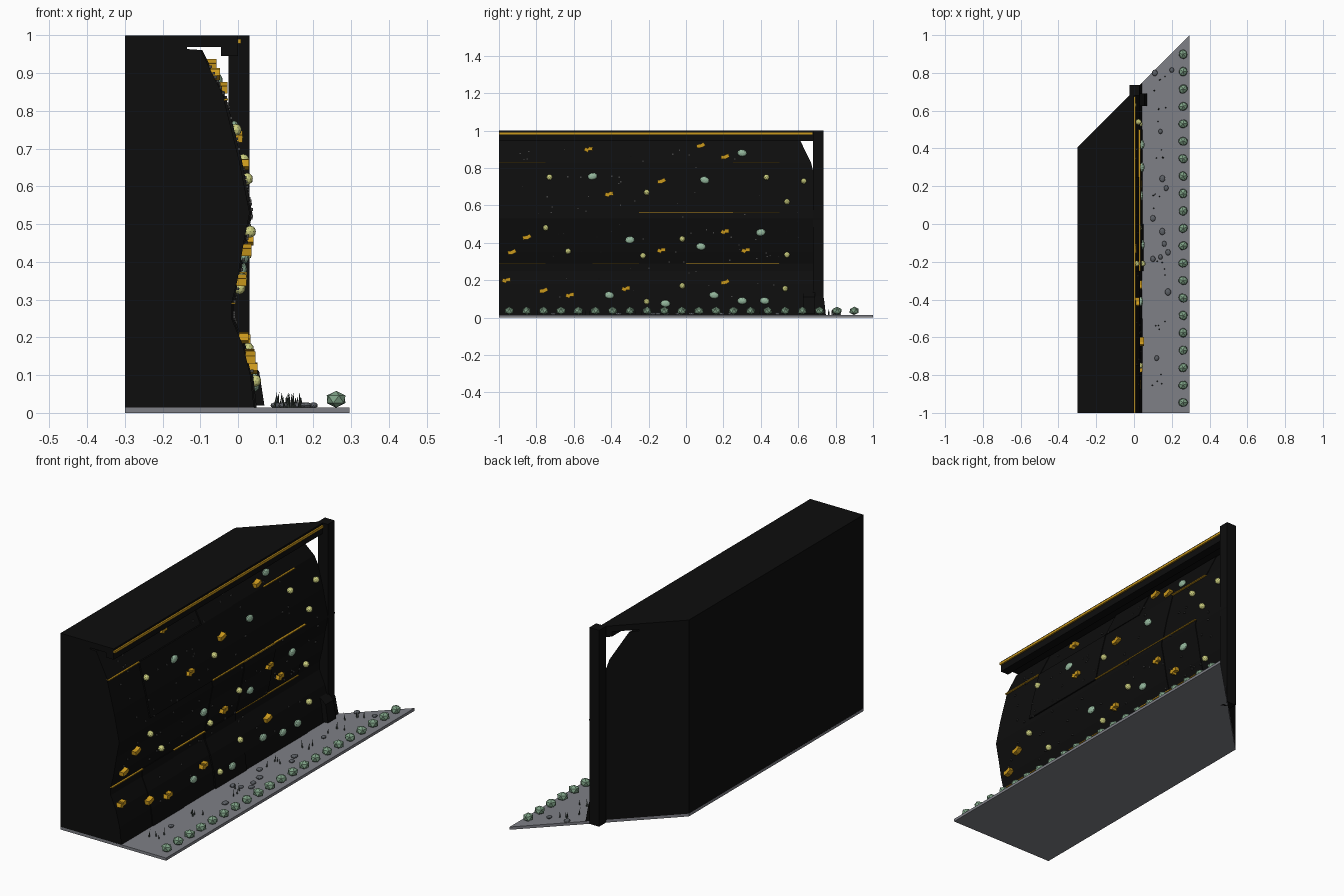
import bpy, bmesh, math, random
from mathutils import Matrix, Vector

if "Cube" in bpy.data.objects:
    bpy.data.objects.remove(bpy.data.objects["Cube"], do_unlink=True)
random.seed(4)


def material(name, r, g, b):
    m = bpy.data.materials.new(name)
    m.use_nodes = True
    m.diffuse_color = (r, g, b, 1)
    bsdf = m.node_tree.nodes["Principled BSDF"]
    bsdf.inputs["Base Color"].default_value = (r, g, b, 1)
    bsdf.inputs["Roughness"].default_value = 0.8
    return m


BLACK = material("wall black", .004, .004, .004)
GREY = material("ground grey", .21, .215, .24)
STONE = material("stone grey", .11, .12, .135)
GRASS = material("grass green", .045, .06, .05)
BUSH = material("bush green", .21, .36, .24)
MINT = material("mint hold", .30, .48, .34)
LEMON = material("lemon hold", .62, .64, .22)
AMBER = material("amber", .60, .32, .012)
BOLT = material("bolt grey", .06, .06, .06)


def finish(bm, name, mat):
    bmesh.ops.recalc_face_normals(bm, faces=bm.faces)
    me = bpy.data.meshes.new(name)
    bm.to_mesh(me)
    bm.free()
    me.materials.append(mat)
    ob = bpy.data.objects.new(name, me)
    bpy.context.collection.objects.link(ob)
    return ob


def slant(x):
    return x + .705


def prism(bm, poly, y0, y1=None):
    """Extrude an (x, z) outline along y; without y1 it ends on the slanted cut."""
    a = [bm.verts.new((x, y0, z)) for x, z in poly]
    b = [bm.verts.new((x, slant(x) if y1 is None else y1, z)) for x, z in poly]
    bm.faces.new(a)
    bm.faces.new(b[::-1])
    for i in range(len(a)):
        j = (i + 1) % len(a)
        bm.faces.new((a[i], a[j], b[j], b[i]))


def rect(x0, x1, z0, z1):
    return [(x0, z0), (x1, z0), (x1, z1), (x0, z1)]


# Climbing face outline, from foot to top
FACE = [(.04, .012), (.03, .1), (.01, .18), (-.02, .25), (-.02, .29), (-.005, .35),
        (.012, .45), (.028, .53), (.022, .56), (0, .67), (-.025, .77), (-.04, .83), (-.105, .962)]


def face_x(z):
    for (xa, za), (xb, zb) in zip(FACE, FACE[1:]):
        if za <= z <= zb:
            return xa + (xb - xa) * (z - za) / (zb - za)
    return FACE[-1][0]


# Ground slab
bm = bmesh.new()
prism(bm, rect(-.3, .295, 0, .014), -1)
finish(bm, "ground_slab", GREY)

# Wall body with roof overhang and lip
bm = bmesh.new()
prism(bm, [(-.3, .012)] + FACE + [(-.135, .964), (-.135, .97), (-.045, .97), (-.045, .945),
                                  (0, .945), (0, 1), (-.3, 1)], -1)
finish(bm, "wall_body", BLACK)

# Stepped panels on the climbing face
bm = bmesh.new()
rows = [.012, .29, .56, .83, .962]
for z0, z1 in zip(rows, rows[1:]):
    inner = [p for p in FACE if z0 < p[1] < z1]
    line = [(face_x(z0), z0)] + inner + [(face_x(z1), z1)]
    for c in range(7):
        off = random.choice((.003, .006, .01))
        y0 = -1 + c * .25
        outline = [(x + off, z) for x, z in line] + [(x - .03, z) for x, z in line[::-1]]
        prism(bm, outline, y0, None if c == 6 else y0 + .25)
finish(bm, "wall_panels", BLACK)

# Corner post and its foot
bm = bmesh.new()
prism(bm, rect(-.025, .03, 0, 1), .68, .735)
finish(bm, "corner_post", BLACK)
bm = bmesh.new()
prism(bm, [(0, .02), (.07, .02), (.056, .11), (0, .16)], .625, .69)
finish(bm, "wall_foot", BLACK)

# Light strips on the lip and on panel ledges
bm = bmesh.new()
prism(bm, rect(-.002, .008, .979, .991), -1, .675)
for z, y0, y1 in [(.83, -1, -.75), (.83, .25, .5), (.56, -.25, .5),
                  (.29, -1, -.75), (.29, -.5, -.25), (.29, 0, .5)]:
    x = face_x(z)
    prism(bm, rect(x, x + .013, z - .002, z + .003), y0, y1)
finish(bm, "light_strips", AMBER)


def place(x, y, z, scale, spin=0.0, axis='X'):
    return (Matrix.Translation((x, y, z)) @ Matrix.Rotation(spin, 4, axis)
            @ Matrix.Diagonal((*scale, 1)))


# Holds as (y, z) on the climbing face
amber = [(-.52, .9), (-.41, .66), (-.13, .73), (-.85, .43), (-.93, .35), (-.96, .2), (-.76, .145),
         (-.62, .12), (-.32, .155), (-.13, .36), (.21, .46), (.32, .36), (.21, .19), (.21, .86),
         (.08, .92)]
lemon = [(-.73, .75), (-.21, .67), (-.75, .48), (-.63, .355), (-.23, .33), (-.02, .42), (-.02, .17),
         (-.21, .085), (.43, .75), (.63, .73), (.54, .62), (.54, .335), (.53, .155)]
mint = [(-.5, .755), (.1, .735), (.3, .88), (-.3, .415), (.08, .38), (.4, .455), (-.41, .12),
        (-.11, .075), (.15, .12), (.3, .09), (.42, .09)]

bm = bmesh.new()
for y, z in amber:
    spin = random.uniform(-.4, .4)
    for dy, dz in ((-.011, -.003), (.009, .003)):
        bmesh.ops.create_cube(bm, size=1, matrix=place(
            face_x(z) + .014, y + dy, z + dz, (.026, .024, .02), spin + dy * 20))
finish(bm, "block_holds", AMBER)

bm = bmesh.new()
for y, z in lemon:
    bmesh.ops.create_icosphere(bm, subdivisions=2, radius=.016,
                               matrix=Matrix.Translation((face_x(z) + .014, y, z)))
finish(bm, "round_holds", LEMON)

bm = bmesh.new()
for y, z in mint:
    bmesh.ops.create_icosphere(bm, subdivisions=2, radius=1, matrix=place(
        face_x(z) + .012, y, z, (.012, .026, .019), random.uniform(-.3, .3)))
finish(bm, "flat_holds", MINT)

# Small bolts scattered over the face
bm = bmesh.new()
for i in range(90):
    y, z = random.uniform(-.97, .6), random.uniform(.08, .92)
    bmesh.ops.create_cube(bm, size=.007, matrix=Matrix.Translation((face_x(z) + .01, y, z)))
finish(bm, "bolts", BOLT)

# Row of bushes along the ground edge
bm = bmesh.new()
for i in range(21):
    bmesh.ops.create_icosphere(bm, subdivisions=1, radius=.028, matrix=place(
        .26, -.945 + i * .0922, .036, (1, .9, .8), .4 * i, 'Z'))
finish(bm, "bushes", BUSH)

# Pebbles and grass blades on the ground
bm = bmesh.new()
for x, y in [(.1, .03), (.15, -.04), (.1, -.185), (.14, -.175), (.18, -.15), (.16, -.105),
             (.2, .815), (.11, .8), (.17, .19), (.15, .24), (.12, -.71), (.18, -.36), (.14, .49)]:
    r = random.uniform(.011, .016)
    bmesh.ops.create_icosphere(bm, subdivisions=2, radius=1,
                               matrix=place(x, y, .02, (r, r * 1.2, .008)))
finish(bm, "pebbles", STONE)

bm = bmesh.new()
for cy in (-.8, -.55, -.25, .1, .35, .6, .75):
    for i in range(4):
        h = random.uniform(.025, .045)
        x, y = random.uniform(.1, .17), cy + random.uniform(-.06, .06)
        bmesh.ops.create_cone(bm, segments=4, radius1=.004, radius2=0, depth=h, cap_ends=True,
                              matrix=place(x, y, .012 + h / 2, (1, 1, 1), random.uniform(-.2, .2), 'Y'))
finish(bm, "grass_blades", GRASS)
